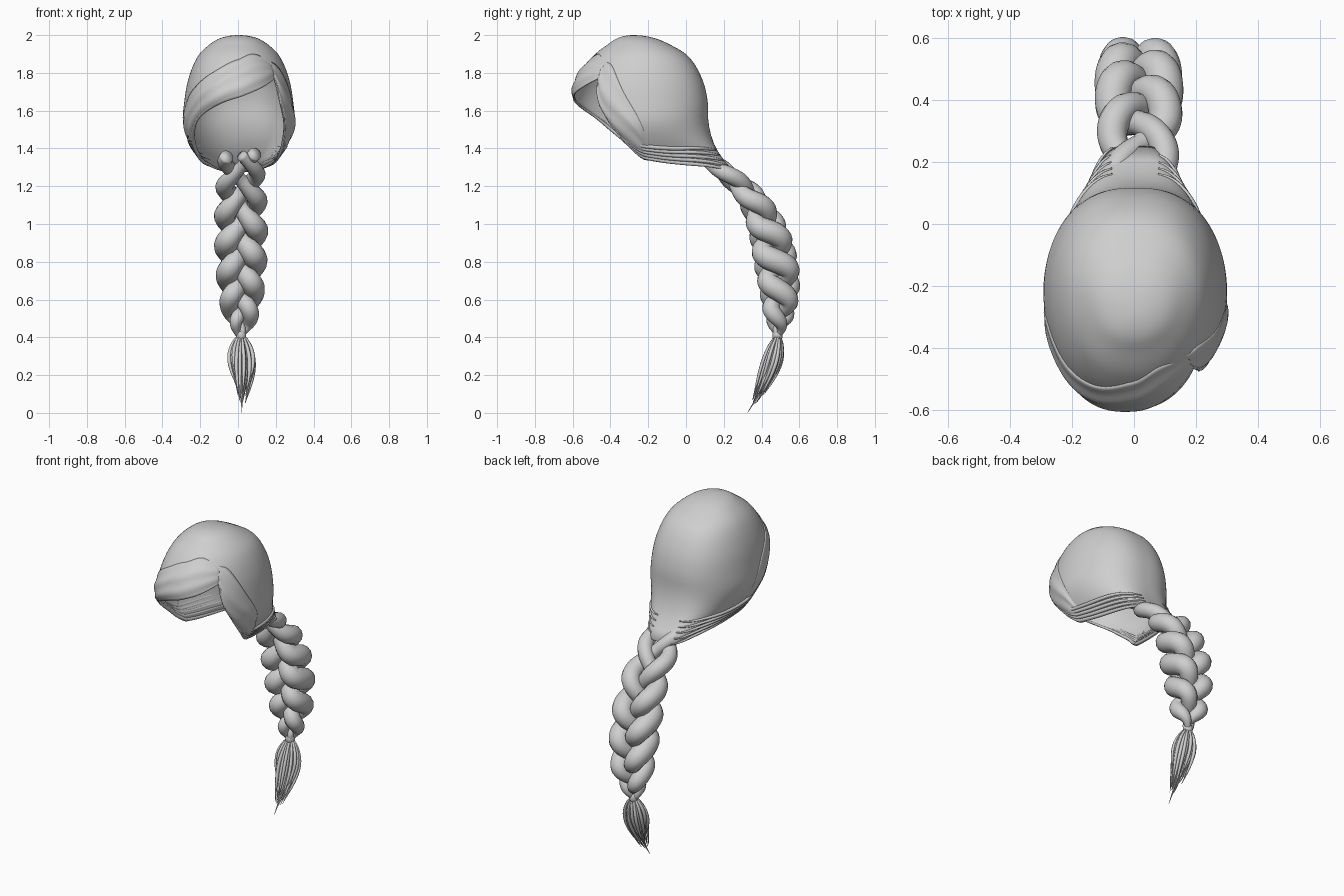
import bpy, bmesh, math, random
from mathutils import Vector

random.seed(4)
if "Cube" in bpy.data.objects:
    bpy.data.objects.remove(bpy.data.objects["Cube"])

mat = bpy.data.materials.new("hair_grey")
mat.use_nodes = True
GREY = (0.62, 0.62, 0.62, 1)
mat.diffuse_color = GREY
mat.node_tree.nodes["Principled BSDF"].inputs["Base Color"].default_value = GREY


def curve(keys, x):
    """Smooth interpolation through (position, value) keys."""
    x = min(max(x, keys[0][0]), keys[-1][0])
    n = len(keys)
    i = 0
    while i < n - 2 and x > keys[i + 1][0]:
        i += 1

    def slope(j):
        a, b = keys[max(j - 1, 0)], keys[min(j + 1, n - 1)]
        return (b[1] - a[1]) / (b[0] - a[0])
    (x0, y0), (x1, y1) = keys[i], keys[i + 1]
    h = x1 - x0
    t = (x - x0) / h
    c0, c1 = h * slope(i), h * slope(i + 1)
    return (y0 + t * c0 + t * t * (3 * (y1 - y0) - 2 * c0 - c1)
            + t ** 3 * (2 * (y0 - y1) + c0 + c1))


def finish(bm, name, thickness=0):
    bmesh.ops.remove_doubles(bm, verts=bm.verts, dist=0.0003)
    bmesh.ops.recalc_face_normals(bm, faces=bm.faces)
    for f in bm.faces:
        f.smooth = True
    mesh = bpy.data.meshes.new(name)
    bm.to_mesh(mesh)
    bm.free()
    mesh.materials.append(mat)
    ob = bpy.data.objects.new(name, mesh)
    bpy.context.collection.objects.link(ob)
    if thickness:
        mod = ob.modifiers.new("thickness", "SOLIDIFY")
        mod.thickness = thickness
        mod.offset = -1
    return ob


def add_grid(bm, rows, wrap=False):
    grid = [[bm.verts.new(p) for p in row] for row in rows]
    for r, s in zip(grid, grid[1:]):
        for j in range(len(r) - (0 if wrap else 1)):
            k = (j + 1) % len(r)
            bm.faces.new((r[j], r[k], s[k], s[j]))
    return grid


def add_tube(bm, pts, radii, sides=10):
    """Tapered tube along a list of points."""
    rows, u = [], Vector((0.3, 1, 0.1))
    for i, p in enumerate(pts):
        t = (pts[min(i + 1, len(pts) - 1)] - pts[max(i - 1, 0)]).normalized()
        u = (u - t * u.dot(t)).normalized()
        v = t.cross(u)
        angles = [math.tau * j / sides for j in range(sides)]
        rows.append([p + radii[i] * (u * math.cos(a) + v * math.sin(a)) for a in angles])
    grid = add_grid(bm, rows, wrap=True)
    bm.faces.new(grid[0])
    bm.faces.new(grid[-1])


# Cap cross-sections: height, half width, front y, back y
SECTIONS = [(2.0, 0, -.28, -.28), (1.985, .095, -.36, -.17), (1.95, .155, -.415, -.085),
            (1.89, .215, -.49, .01), (1.77, .266, -.57, .085), (1.65, .288, -.592, .115),
            (1.53, .294, -.53, .12), (1.42, .25, -.43, .15), (1.34, .195, -.37, .2),
            (1.27, .15, -.33, .26)]
WIDTH, FRONT, BACK = [[(math.sqrt(2 - s[0]), s[c]) for s in SECTIONS] for c in (1, 2, 3)]
# Lower edge height by angle (degrees, back is 90, front is 270)
RIM = [(-45, 1.78), (-40, 1.63), (-32, 1.49), (-18, 1.395), (10, 1.34), (50, 1.31), (90, 1.28),
       (130, 1.31), (170, 1.34), (195, 1.39), (212, 1.47), (228, 1.56), (245, 1.62),
       (270, 1.68), (295, 1.73), (315, 1.78)]


def surface(deg, z, out=0):
    t = math.sqrt(max(2 - z, 0))
    c, s = math.cos(math.radians(deg)), math.sin(math.radians(deg))
    mid = -.28 + .06 * min(t / .3, 1)
    # The back grows boxier towards the nape, where the hair gathers
    if s > 0:
        c = math.copysign(abs(c) ** (.8 - .4 * min(max((1.5 - z) / .2, 0), 1)), c)
    elif c < 0:
        c = -abs(c) ** .8
    reach = curve(BACK, t) - mid if s > 0 else mid - curve(FRONT, t)
    p = Vector((curve(WIDTH, t) * c + .004, mid + reach * s, z))
    return p + out * (p - Vector((0, -.22, 1.65))).normalized()


# Main cap, open at the face and underneath
bm = bmesh.new()
rows = []
for i in range(29):
    row = []
    for j in range(181):
        deg = -45 + 2 * j
        t = math.sqrt(2 - curve(RIM, deg)) * i / 28
        row.append(surface(deg, 2 - t * t))
    rows.append(row)
add_grid(bm, rows)
finish(bm, "hair_cap", 0.006)


# Raised layers lying over the cap
def layer(name, top, bulge):
    first, last = top[0][0], top[-1][0]
    bm = bmesh.new()
    rows = []
    for i in range(17):
        u, row = i / 16, []
        for j in range(49):
            w = j / 48
            deg = first + (last - first) * w
            hi, lo = curve(top, deg), curve(RIM, deg) - .012
            swell = math.sin(math.pi * (.03 + .82 * u)) ** .8
            fade = max(math.sin(math.pi * w), 0) ** .4
            groove = .003 * math.sin(u * 16 + w * 3)
            row.append(surface(deg, hi + (lo - hi) * u, (bulge * swell + groove) * fade - .003))
        rows.append(row)
    add_grid(bm, rows)
    finish(bm, name, 0.006)


layer("swept_fringe", [(180, 1.46), (198, 1.64), (225, 1.75), (250, 1.82), (270, 1.87),
                       (292, 1.9), (318, 1.86)], 0.02)
layer("side_lock", [(-46, 1.87), (-30, 1.82), (-12, 1.64), (5, 1.42)], 0.016)

# Hair strands following the lower edge towards the braid
for name, start, end in (("left_edge_strands", -43, 82), ("right_edge_strands", 262, 98)):
    bm = bmesh.new()
    for k in range(5):
        pts, radii = [], []
        for i in range(41):
            w = i / 40
            deg = start + (end - start) * w
            pts.append(surface(deg, curve(RIM, deg) + .02 * k * (.4 + w), .002))
            radii.append(.002 + .009 * math.sin(math.pi * (.05 + .9 * w)))
        add_tube(bm, pts, radii, 8)
    finish(bm, name)

# Three-strand braid along a curved spine
SPINE_Y = [(0, .09), (.12, .215), (.25, .335), (.4, .42), (.55, .465), (.75, .495), (1, .485)]
SPINE_Z = [(0, 1.365), (.12, 1.265), (.25, 1.15), (.4, 1.0), (.55, .85), (.75, .65), (1, .41)]
SPREAD = [(0, 1.1), (.3, 1.1), (.6, .98), (.88, .7), (1, .15)]
DEPTH = [(0, .2), (.2, .4), (.45, 1.0), (.65, 1.2), (.88, .8), (1, .15)]
THICK = [(0, .6), (.1, .68), (.25, .85), (.45, 1), (.65, 1), (.88, .75), (1, .25)]


def spine(s):
    return Vector((.016, curve(SPINE_Y, s), curve(SPINE_Z, s)))


for k in range(3):
    pts, radii = [], []
    for i in range(121):
        s = i / 120
        t = (spine(min(s + .01, 1)) - spine(max(s - .01, 0))).normalized()
        normal = Vector((1, 0, 0)).cross(t)
        p = math.tau * (2.1 * s + k / 3)
        pts.append(spine(s) + Vector((.078 * curve(SPREAD, s) * math.sin(p), 0, 0))
                   - normal * .05 * curve(DEPTH, s) * math.sin(2 * p))
        radii.append(.058 * curve(THICK, s) * (.82 + .25 * abs(math.sin(p))))
    bm = bmesh.new()
    add_tube(bm, pts, radii, 14)
    finish(bm, f"braid_strand_{k + 1}")

# Band holding the braid end
bm = bmesh.new()
add_tube(bm, [Vector((.016, .485, z)) for z in (.435, .425, .4, .388)],
         [.02, .027, .027, .02], 14)
finish(bm, "braid_tie")

# Loose tuft of tapered blades
TUFT_Y = [(0, .325), (.1, .385), (.25, .447), (.4, .485)]
bm = bmesh.new()
for k in range(30):
    turn = k * 2.4
    ring = math.sqrt((k + .5) / 30)
    tip = 0 if k == 0 else random.uniform(.04, .2)
    flare = random.uniform(0, .03)
    pts, radii = [], []
    for i in range(15):
        w = i / 14
        z = .41 + (tip - .41) * w
        swell = ring * (.012 + .05 * math.sin(math.pi * w ** .8) + flare * w)
        pts.append(Vector((.016 + 1.1 * swell * math.cos(turn),
                           curve(TUFT_Y, z) + .75 * swell * math.sin(turn), z)))
        radii.append(.0008 + .01 * math.sin(math.pi * (.15 + .85 * w)))
    add_tube(bm, pts, radii, 6)
finish(bm, "braid_tuft")
